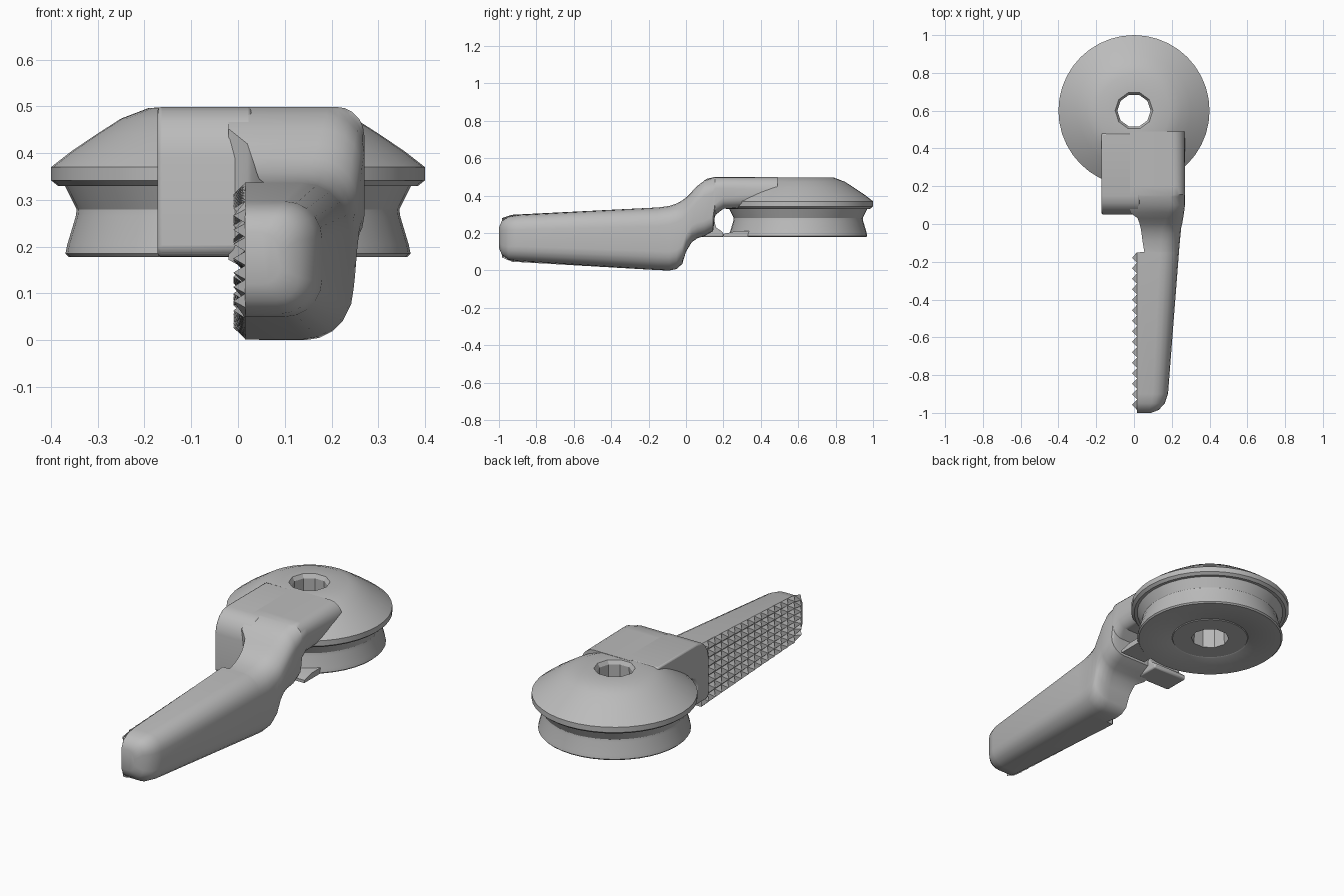
import bpy, bmesh, math

cube = bpy.data.objects.get("Cube")
if cube:
    bpy.data.objects.remove(cube)

grey = bpy.data.materials.new("plain grey")
grey.use_nodes = True
COLOUR = (0.5, 0.5, 0.5, 1)
grey.diffuse_color = COLOUR
grey.node_tree.nodes["Principled BSDF"].inputs["Base Color"].default_value = COLOUR


def finish(name, bm, angle=30):
    bmesh.ops.recalc_face_normals(bm, faces=bm.faces)
    mesh = bpy.data.meshes.new(name)
    bm.to_mesh(mesh)
    bm.free()
    mesh.materials.append(grey)
    obj = bpy.data.objects.new(name, mesh)
    bpy.context.collection.objects.link(obj)
    bpy.ops.object.select_all(action='DESELECT')
    obj.select_set(True)
    bpy.context.view_layer.objects.active = obj
    bpy.ops.object.shade_smooth_by_angle(angle=math.radians(angle))
    return obj


def bridge(bm, a, b):
    n = len(a)
    for i in range(n):
        j = (i + 1) % n
        bm.faces.new((a[i], a[j], b[j], b[i]))


def extrude_x(name, outline, x0, x1):
    """Solid with a (y, z) outline, swept along x."""
    bm = bmesh.new()
    a, b = ([bm.verts.new((x, y, z)) for y, z in outline] for x in (x0, x1))
    bridge(bm, a, b)
    bm.faces.new(a)
    bm.faces.new(b)
    return finish(name, bm)


# Grooved round head with a ten-sided hole: closed (radius, z) profile
HOLE_SIDES, SEGMENTS = 10, 40
profile = [(0.095, 0.18), (0.19, 0.18), (0.193, 0.184), (0.2, 0.18), (0.362, 0.178),
           (0.369, 0.185), (0.365, 0.205), (0.347, 0.265), (0.345, 0.28), (0.36, 0.31),
           (0.37, 0.33), (0.385, 0.33), (0.4, 0.342), (0.4, 0.37), (0.355, 0.405),
           (0.3, 0.442), (0.25, 0.474), (0.19, 0.497), (0.1, 0.498), (0.088, 0.478)]
bm = bmesh.new()
rings = []
for r, z in profile:
    ring = []
    for i in range(SEGMENTS):
        a = math.tau * i / SEGMENTS
        step = math.tau / HOLE_SIDES
        flat = math.cos(step / 2) / math.cos(a % step - step / 2) if r < 0.15 else 1
        ring.append(bm.verts.new((r * flat * math.cos(a), 0.6 + r * flat * math.sin(a), z)))
    rings.append(ring)
for k, ring in enumerate(rings):
    bridge(bm, ring, rings[(k + 1) % len(rings)])
finish("grooved_head", bm)


# Lever arm: sections along y, flat on the right side, round on the left
# (y, x inner, x outer, z bottom, z top, corner radius)
sections = [(-1.0, 0.015, 0.09, 0.12, 0.23, 0.04), (-0.985, 0.015, 0.13, 0.085, 0.265, 0.05),
            (-0.95, 0.015, 0.163, 0.057, 0.287, 0.07), (-0.9, 0.015, 0.18, 0.05, 0.297, 0.08),
            (-0.15, 0.015, 0.238, 0.002, 0.337, 0.1), (-0.149, 0.055, 0.238, 0.002, 0.337, 0.1),
            (-0.09, 0.045, 0.243, 0.0, 0.345, 0.1), (-0.05, 0.04, 0.247, 0.008, 0.358, 0.1),
            (-0.02, 0.035, 0.25, 0.035, 0.375, 0.1), (0.0, 0.03, 0.255, 0.1, 0.39, 0.095),
            (0.03, 0.02, 0.26, 0.15, 0.42, 0.09), (0.06, -0.02, 0.265, 0.172, 0.452, 0.085),
            (0.1, -0.02, 0.27, 0.185, 0.482, 0.08), (0.145, -0.02, 0.27, 0.21, 0.497, 0.08),
            (0.155, -0.02, 0.27, 0.295, 0.499, 0.06), (0.2, -0.02, 0.27, 0.33, 0.499, 0.06),
            (0.49, -0.02, 0.27, 0.34, 0.499, 0.07)]
bm = bmesh.new()
loops = []
for y, x0, x1, z0, z1, r in sections:
    points = [(x0, z1), (x0, z0)]
    for cz, start in ((z0 + r, -90), (z1 - r, 0)):
        for k in range(6):
            a = math.radians(start + 18 * k)
            points.append((x1 - r + r * math.cos(a), cz + r * math.sin(a)))
    loops.append([bm.verts.new((x, y, z)) for x, z in points])
for a, b in zip(loops, loops[1:]):
    bridge(bm, a, b)
bm.faces.new(loops[0])
bm.faces.new(loops[-1])
finish("lever_arm", bm, 35)


# Grip teeth: a grid of pyramids following the taper of the arm
COLS, ROWS = 15, 7
START, END, BASE, TIP = -0.985, -0.15, 0.016, -0.01


def grip_point(u, v, x):
    y = START + (END - START) * u
    low, high = 0.05 - 0.048 * u, 0.295 + 0.042 * u
    if u < 0.05:
        low, high = low + 0.02, high - 0.015
    return (x, y, low + (high - low) * v)


bm = bmesh.new()
for i in range(COLS):
    for j in range(ROWS):
        base = [bm.verts.new(grip_point((i + a) / COLS, (j + b) / ROWS, BASE))
                for a, b in ((0, 0), (1, 0), (1, 1), (0, 1))]
        tip = bm.verts.new(grip_point((i + 0.5) / COLS, (j + 0.5) / ROWS, TIP))
        for k in range(4):
            bm.faces.new((base[k], base[(k + 1) % 4], tip))
finish("grip_teeth", bm, 10)


# Hook beside the neck, open towards the head
hook = [(0.05, 0.195), (0.05, 0.39), (0.058, 0.43), (0.08, 0.467), (0.11, 0.49), (0.15, 0.499),
        (0.48, 0.499), (0.48, 0.34), (0.2, 0.332), (0.165, 0.315), (0.15, 0.275), (0.16, 0.23),
        (0.2, 0.203), (0.2, 0.178), (0.065, 0.178)]
hook_obj = extrude_x("side_hook", hook, -0.172, 0.03)
bevel = hook_obj.modifiers.new("soft edges", 'BEVEL')
bevel.width = 0.008
bevel.segments = 2

# Small foot tab under the neck at the head's lower rim
extrude_x("foot_tab", [(0.2, 0.18), (0.2, 0.195), (0.265, 0.21), (0.4, 0.21), (0.4, 0.18)], 0.1, 0.25)
